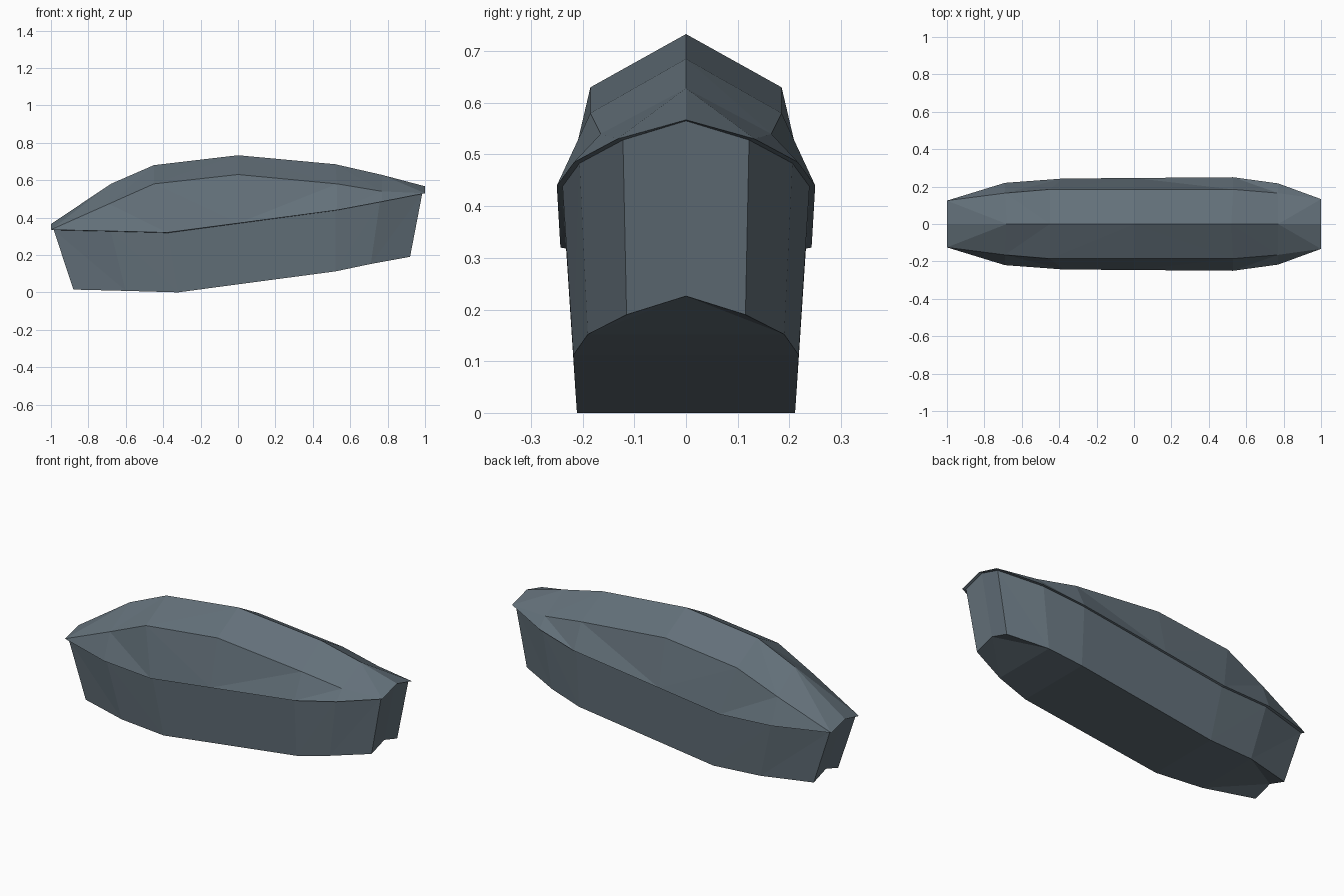
import bpy, bmesh

cube = bpy.data.objects.get("Cube")
if cube:
    bpy.data.objects.remove(cube, do_unlink=True)

slate = bpy.data.materials.new("slate_grey")
slate.use_nodes = True
COLOUR = (0.125, 0.163, 0.193, 1)
slate.diffuse_color = COLOUR
slate.node_tree.nodes["Principled BSDF"].inputs["Base Color"].default_value = COLOUR

# Long edge lines from tail to nose, as (x, half width, z)
rim = [(-1, .125, .335), (-.69, .22, .328), (-.38, .243, .32), (0, .246, .37),
       (.53, .25, .44), (.77, .217, .485), (1, .133, .53)]
shoulder = [rim[0], (-.69, .165, .473), (-.45, .185, .58), (0, .185, .63),
            (.53, .185, .58), (.77, .165, .54), rim[-1]]
ridge = [(-1, 0, .365), (-.68, 0, .58), (-.45, 0, .68), (0, 0, .733),
         (.52, 0, .685), (.77, 0, .628), (1, 0, .567)]
chine = [(-.88, .11, .015), (-.6, .188, .008), (-.32, .211, 0), (0, .214, .043),
         (.52, .218, .112), (.71, .19, .152), (.92, .115, .19)]

# Derived lines: the hull top sits just inside the rim, the keel lifts at both ends
hull_top = [(x * .985, y - .011, z - .002) for x, y, z in rim]
keel = [(x, 0, z) for x, y, z in chine]
for end in (0, -1):
    x, y, z = keel[end]
    keel[end] = (x, 0, z + .036)
hull_top_mid = {e: (hull_top[e][0], 0, ridge[e][2] - .002) for e in (0, -1)}


def add_face(bm, points, side, flip=False):
    """Add one face on the given side, wound outwards."""
    unique = list(dict.fromkeys(points))
    if len(unique) < 3:
        return
    if (side > 0) != flip:
        unique.reverse()
    bm.faces.new([bm.verts.new((x, y * side, z)) for x, y, z in unique])


def strip(bm, low, high, side, inward):
    """Triangulated band between two lines, with mirrored diagonals."""
    for i in range(len(low) - 1):
        a, b, c, d = low[i], low[i + 1], high[i + 1], high[i]
        tail_half = low[i][0] + low[i + 1][0] < 0
        if tail_half == inward:
            faces = ((a, b, d), (b, c, d))
        else:
            faces = ((a, b, c), (a, c, d))
        for f in faces:
            add_face(bm, f, side)


def cap(bm, points, side, end):
    add_face(bm, points, side, flip=(end == -1))


def finish(name, bm):
    bmesh.ops.remove_doubles(bm, verts=bm.verts, dist=.0005)
    mesh = bpy.data.meshes.new(name)
    bm.to_mesh(mesh)
    bm.free()
    mesh.materials.append(slate)
    bpy.context.collection.objects.link(bpy.data.objects.new(name, mesh))


hull, canopy = bmesh.new(), bmesh.new()
for side in (-1, 1):
    # Hull bottom and flared sides
    strip(hull, keel, chine, side, False)
    strip(hull, chine, hull_top, side, True)
    # Overhanging lip, canopy sides and roof slopes
    strip(canopy, hull_top, rim, side, True)
    strip(canopy, rim, shoulder, side, True)
    strip(canopy, shoulder, ridge, side, False)
    # End panels and the lip above them
    for e in (0, -1):
        cap(hull, (keel[e], chine[e], hull_top[e], hull_top_mid[e]), side, e)
        cap(canopy, (hull_top_mid[e], hull_top[e], rim[e], ridge[e]), side, e)

finish("hull", hull)
finish("canopy", canopy)
